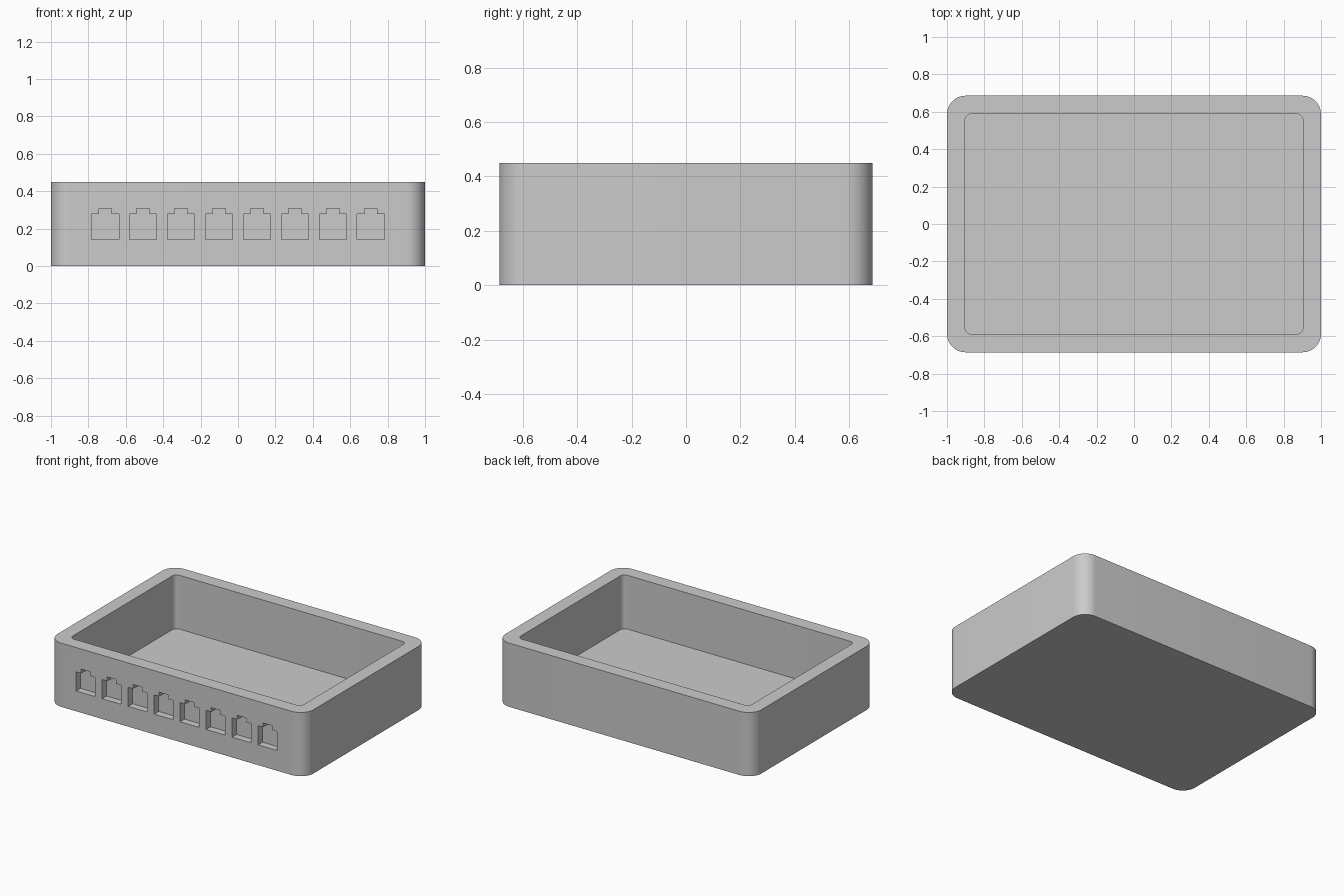
import bpy
import bmesh
from math import cos, sin, pi, radians

if "Cube" in bpy.data.objects:
    bpy.data.objects.remove(bpy.data.objects["Cube"], do_unlink=True)

HALF_X, HALF_Y, HEIGHT = 1.0, 0.686, 0.45
WALL, FLOOR = 0.097, 0.07
PORTS, PITCH, PORT_DEPTH = 8, 0.203, 0.05

grey = bpy.data.materials.new("light grey")
grey.use_nodes = True
grey.diffuse_color = (0.6, 0.6, 0.6, 1)
grey.node_tree.nodes["Principled BSDF"].inputs["Base Color"].default_value = (0.6, 0.6, 0.6, 1)


def rounded_rect(hx, hy, r, steps=12):
    """Counter-clockwise outline with rounded corners."""
    corners = [(hx - r, hy - r), (r - hx, hy - r), (r - hx, r - hy), (hx - r, r - hy)]
    return [(cx + r * cos(a), cy + r * sin(a))
            for q, (cx, cy) in enumerate(corners)
            for a in ((q + i / steps) * pi / 2 for i in range(steps + 1))]


def prism(name, points, direction):
    """Extrude a closed outline of 3D points along a direction."""
    bm = bmesh.new()
    face = bm.faces.new([bm.verts.new(p) for p in points])
    top = bmesh.ops.extrude_face_region(bm, geom=[face])["geom"]
    bmesh.ops.translate(bm, vec=direction,
                        verts=[v for v in top if isinstance(v, bmesh.types.BMVert)])
    bmesh.ops.recalc_face_normals(bm, faces=bm.faces)
    mesh = bpy.data.meshes.new(name)
    bm.to_mesh(mesh)
    bm.free()
    mesh.materials.append(grey)
    obj = bpy.data.objects.new(name, mesh)
    bpy.context.collection.objects.link(obj)
    return obj


def cut(body, cutter):
    """Subtract the cutter from the body and discard it."""
    cutter.hide_render = True
    bpy.context.view_layer.objects.active = body
    mod = body.modifiers.new("cut", "BOOLEAN")
    mod.operation = "DIFFERENCE"
    mod.solver = "EXACT"
    mod.object = cutter
    bpy.ops.object.modifier_apply(modifier=mod.name)
    bpy.data.objects.remove(cutter, do_unlink=True)


# Outer case
case = prism("open_case", [(x, y, 0) for x, y in rounded_rect(HALF_X, HALF_Y, 0.1)],
             (0, 0, HEIGHT))

# Open tray inside
inner = rounded_rect(HALF_X - WALL, HALF_Y - WALL, 0.035)
cut(case, prism("tray_cutter", [(x, y, FLOOR) for x, y in inner], (0, 0, HEIGHT)))

# Row of stepped sockets in the front wall
half = [(0.073, 0.143), (0.073, 0.278), (0.034, 0.278), (0.034, 0.308)]
outline = half + [(-x, z) for x, z in reversed(half)]
for i in range(PORTS):
    cx = (i - (PORTS - 1) / 2) * PITCH
    cut(case, prism("socket_cutter", [(cx + x, -HALF_Y - 0.05, z) for x, z in outline],
                    (0, 0.05 + PORT_DEPTH, 0)))

# Smooth corners, sharp edges
bpy.ops.object.select_all(action="DESELECT")
case.select_set(True)
bpy.context.view_layer.objects.active = case
bpy.ops.object.shade_smooth_by_angle(angle=radians(30))
